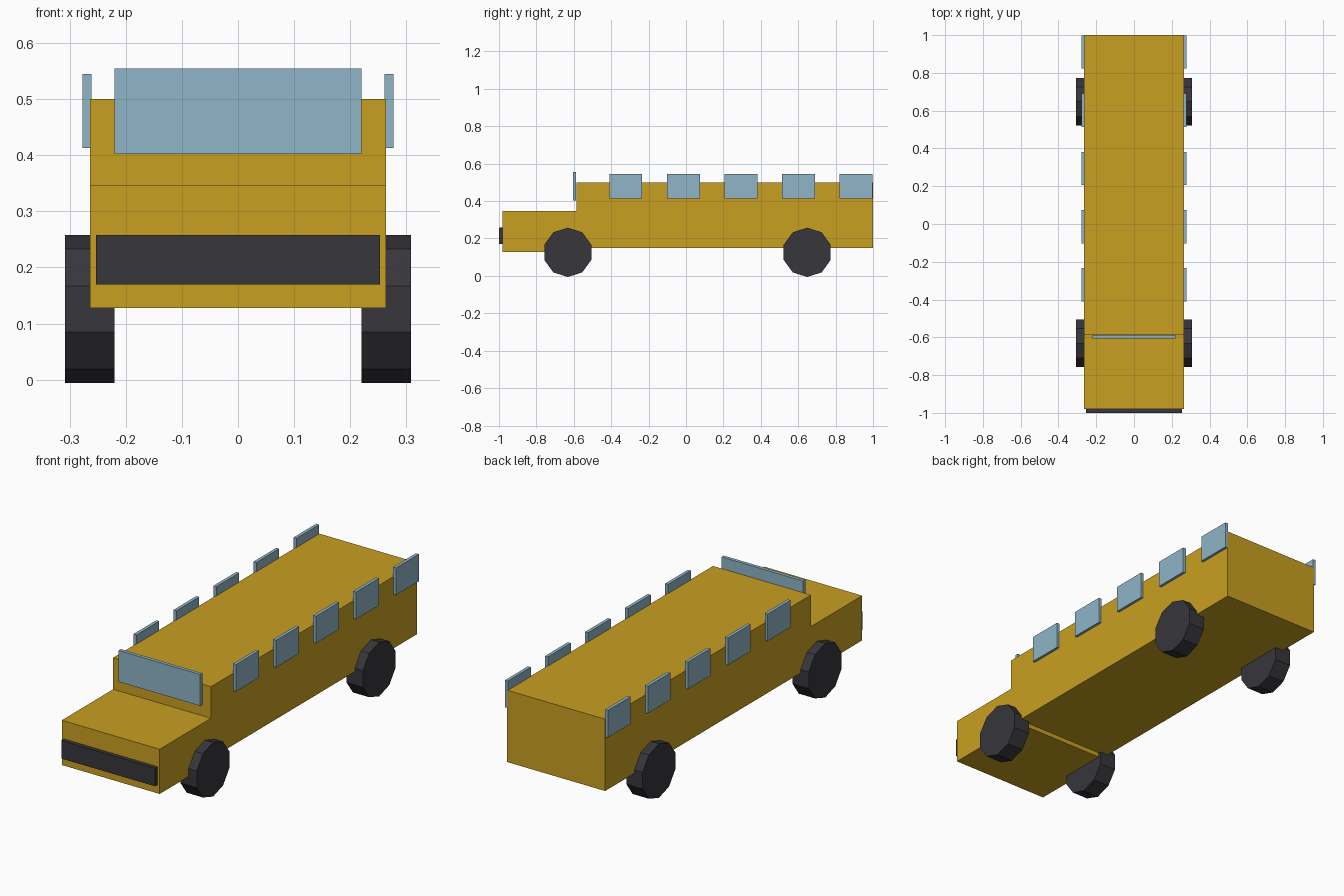
import bpy
from math import radians

cube = bpy.data.objects.get("Cube")
if cube:
    bpy.data.objects.remove(cube, do_unlink=True)


def material(name, rgb):
    mat = bpy.data.materials.new(name)
    mat.use_nodes = True
    mat.diffuse_color = (*rgb, 1)
    mat.node_tree.nodes["Principled BSDF"].inputs["Base Color"].default_value = (*rgb, 1)
    return mat


gold = material("golden yellow", (0.584, 0.352, 0.015))
glass = material("pale blue glass", (0.275, 0.462, 0.578))
dark = material("dark rubber", (0.038, 0.037, 0.044))


def box(name, xs, ys, zs, mat):
    """Box spanning the given (low, high) range on each axis."""
    spans = (xs, ys, zs)
    bpy.ops.mesh.primitive_cube_add(size=1, location=[sum(s) / 2 for s in spans])
    obj = bpy.context.object
    obj.name = name
    obj.scale = [s[1] - s[0] for s in spans]
    bpy.ops.object.transform_apply(location=False, rotation=False, scale=True)
    obj.data.materials.append(mat)
    return obj


def wheel(name, x, y):
    """Ten-sided wheel with a flat top and bottom."""
    bpy.ops.mesh.primitive_cylinder_add(vertices=10, radius=0.132, depth=0.088,
                                        location=(x, y, 0.126),
                                        rotation=(0, radians(90), 0))
    obj = bpy.context.object
    obj.name = name
    # Turn a corner to face straight forward
    bpy.ops.object.transform_apply(location=False, rotation=True, scale=False)
    obj.rotation_euler.x = radians(90)
    bpy.ops.object.transform_apply(location=False, rotation=True, scale=False)
    obj.data.materials.append(dark)


# Body, hood, bumper and windshield
HALF = 0.264
box("body", (-HALF, HALF), (-0.585, 1.0), (0.15, 0.5), gold)
box("hood", (-HALF, HALF), (-0.98, -0.52), (0.128, 0.346), gold)
box("front_bumper", (-0.253, 0.253), (-1.0, -0.98), (0.17, 0.258), dark)
box("windshield", (-0.22, 0.22), (-0.605, -0.588), (0.402, 0.555), glass)

# Side windows and wheels on both sides
for side, sign in (("left", 1), ("right", -1)):
    for i in range(5):
        y = -0.322 + 0.308 * i
        box(f"{side}_window_{i + 1}", sorted((sign * 0.261, sign * 0.277)),
            (y - 0.088, y + 0.088), (0.413, 0.545), glass)
    for end, y in (("front", -0.632), ("rear", 0.648)):
        wheel(f"{end}_{side}_wheel", sign * 0.264, y)
